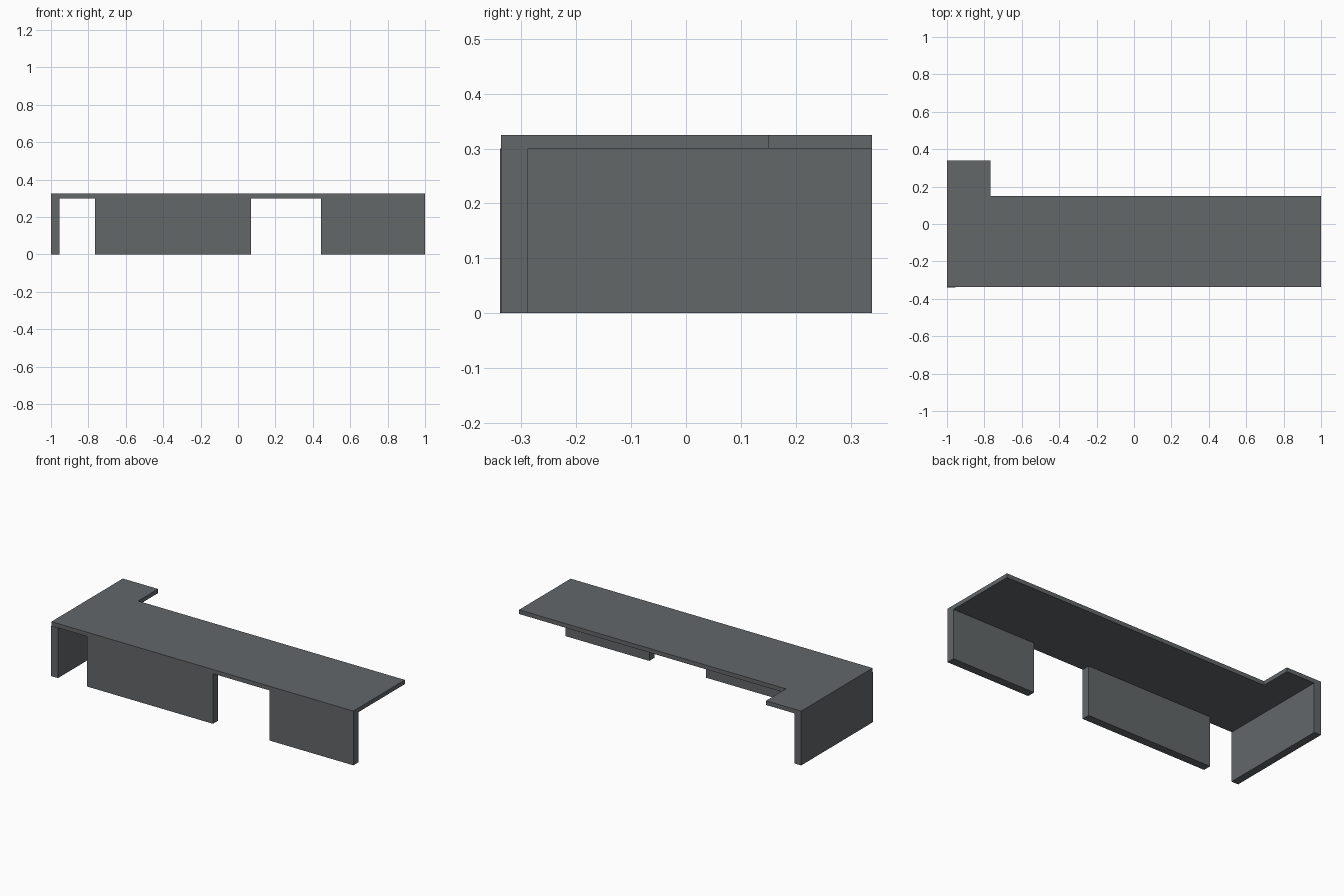
import bpy
import bmesh

if "Cube" in bpy.data.objects:
    bpy.data.objects.remove(bpy.data.objects["Cube"])

grey = bpy.data.materials.new("dark grey")
grey.diffuse_color = (0.125, 0.135, 0.141, 1)
grey.use_nodes = True
grey.node_tree.nodes["Principled BSDF"].inputs["Base Color"].default_value = grey.diffuse_color

H, T = 0.325, 0.30          # top and underside of the counter
F, B = -0.339, 0.339        # front and back


def prism(name, outline, z0, z1):
    """Extrude a flat outline upward from z0 to z1."""
    bm = bmesh.new()
    face = bm.faces.new([bm.verts.new((x, y, z0)) for x, y in outline])
    ext = bmesh.ops.extrude_face_region(bm, geom=[face])
    top = [v for v in ext["geom"] if isinstance(v, bmesh.types.BMVert)]
    bmesh.ops.translate(bm, verts=top, vec=(0, 0, z1 - z0))
    bmesh.ops.recalc_face_normals(bm, faces=bm.faces)
    mesh = bpy.data.meshes.new(name)
    bm.to_mesh(mesh)
    bm.free()
    mesh.materials.append(grey)
    obj = bpy.data.objects.new(name, mesh)
    bpy.context.collection.objects.link(obj)


def panel(name, x0, x1, y0, y1):
    prism(name, [(x0, y0), (x1, y0), (x1, y1), (x0, y1)], 0, T)


# L-shaped counter top
prism("counter_top", [(-1, F + 0.002), (1, F + 0.002), (1, 0.151),
                      (-0.767, 0.151), (-0.767, B), (-1, B)], T, H)

# Full-depth side panel and the two front panels
panel("side_panel", -1, -0.955, F, B)
panel("front_panel_middle", -0.765, 0.07, F + 0.002, -0.288)
panel("front_panel_right", 0.445, 1, F + 0.002, -0.288)
